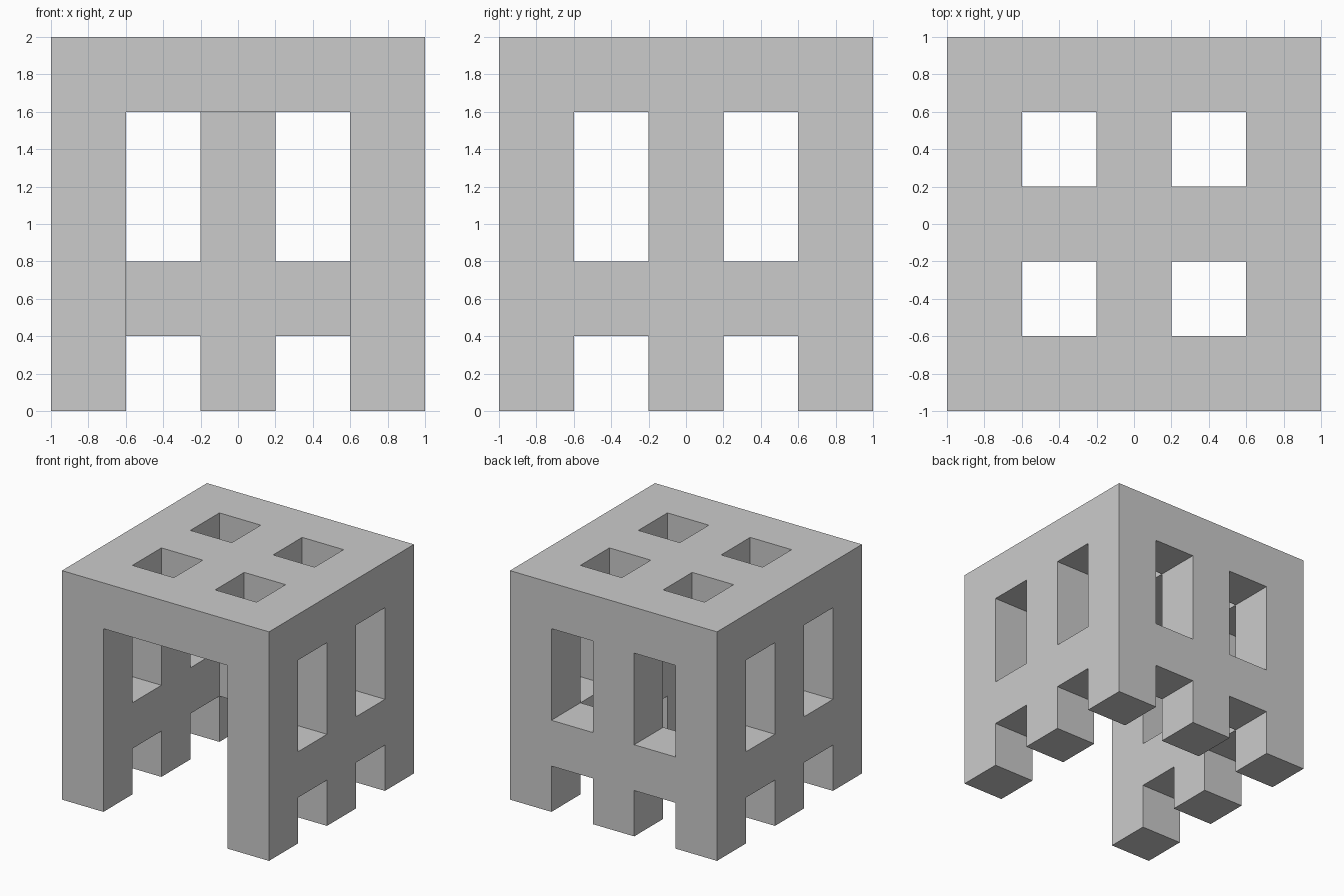
import bpy, bmesh
from mathutils import Vector

if "Cube" in bpy.data.objects:
    bpy.data.objects.remove(bpy.data.objects["Cube"])

N, S = 5, 0.4          # five cells of 0.4 along each axis
HOLES = (1, 3)         # cell columns that carry openings


def solid(i, j, k):
    """Which cells of the hollow block frame are filled."""
    if not all(0 <= c < N for c in (i, j, k)):
        return False
    if k == N - 1:                                   # roof with four skylights
        return not (i in HOLES and j in HOLES)
    if j == 0:                                       # front: wide doorway
        return i in (0, N - 1)
    if i in (0, N - 1):                              # side walls
        return not (j in HOLES and k != 1)
    if j == N - 1:                                   # back wall
        return not (i in HOLES and k != 1)
    return False                                     # hollow inside


bm = bmesh.new()
verts = {}


def vert(p):
    key = tuple(round(c) for c in p)
    if key not in verts:
        x, y, z = key
        verts[key] = bm.verts.new((x * S - 1, y * S - 1, z * S))
    return verts[key]


# Outer skin: one quad wherever a filled cell meets an empty one
for i in range(N):
    for j in range(N):
        for k in range(N):
            if not solid(i, j, k):
                continue
            for axis in range(3):
                for sign in (-1, 1):
                    n = Vector((0, 0, 0))
                    n[axis] = sign
                    if solid(i + int(n.x), j + int(n.y), k + int(n.z)):
                        continue
                    u = Vector((0, 0, 0))
                    u[(axis + 1) % 3] = 1
                    v = n.cross(u)
                    c = Vector((i + .5, j + .5, k + .5)) + n * .5
                    bm.faces.new([vert(c + (a * u + b * v) * .5)
                                  for a, b in ((-1, -1), (1, -1), (1, 1), (-1, 1))])

mesh = bpy.data.meshes.new("block_frame")
bm.to_mesh(mesh)
bm.free()

grey = bpy.data.materials.new("light grey")
grey.diffuse_color = (0.6, 0.6, 0.6, 1)
grey.use_nodes = True
grey.node_tree.nodes["Principled BSDF"].inputs["Base Color"].default_value = grey.diffuse_color
mesh.materials.append(grey)

frame = bpy.data.objects.new("block_frame", mesh)
bpy.context.collection.objects.link(frame)
